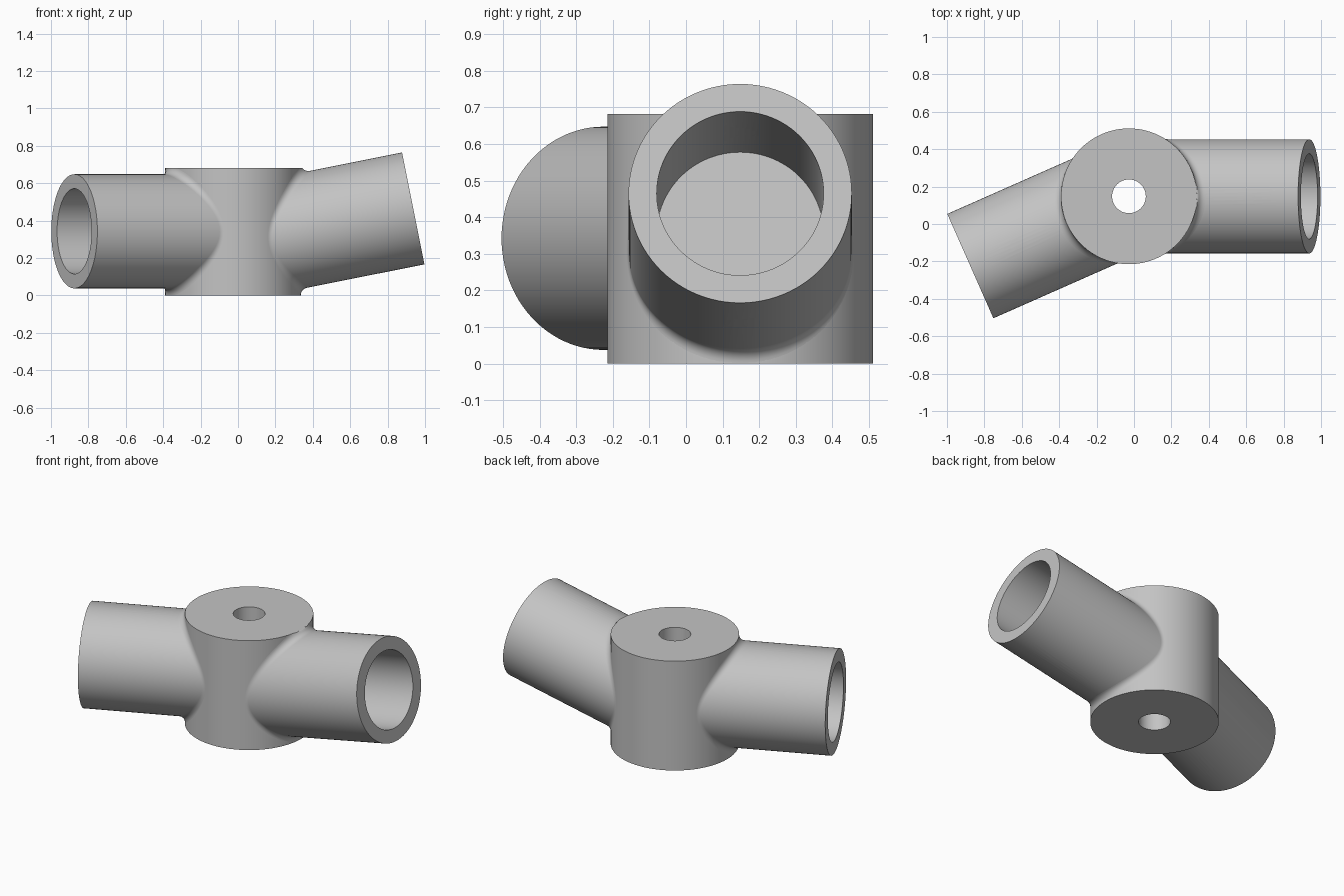
import bpy, bmesh, math
from mathutils import Matrix, Vector

cube = bpy.data.objects.get("Cube")
if cube:
    bpy.data.objects.remove(cube)

SEG = 96
HUB = Vector((-0.027, 0.148, 0))
HUB_R, HUB_H, HUB_HOLE = 0.363, 0.682, 0.09
TUBE_R, BORE_R, BORE_DEPTH = 0.305, 0.228, 0.566
PIN_R, FILLET = 0.047, 0.04

grey = bpy.data.materials.new("light grey")
grey.use_nodes = True
grey.diffuse_color = (0.55, 0.55, 0.55, 1)
grey.node_tree.nodes["Principled BSDF"].inputs["Base Color"].default_value = grey.diffuse_color


def finish(name, bm, matrix=Matrix()):
    mesh = bpy.data.meshes.new(name)
    bm.transform(matrix)
    bm.to_mesh(mesh)
    bm.free()
    mesh.materials.append(grey)
    obj = bpy.data.objects.new(name, mesh)
    bpy.context.collection.objects.link(obj)
    return obj


def smooth(obj):
    bpy.ops.object.select_all(action="DESELECT")
    obj.select_set(True)
    bpy.context.view_layer.objects.active = obj
    bpy.ops.object.shade_smooth_by_angle(angle=math.radians(30))


def lathe(profile, closed):
    """Spin (radius, height) points round z; open profiles get end caps."""
    bm = bmesh.new()
    angles = [2 * math.pi * i / SEG for i in range(SEG)]
    rings = [[bm.verts.new((r * math.cos(a), r * math.sin(a), h)) for a in angles]
             for r, h in profile]
    pairs = list(zip(rings, rings[1:]))
    if closed:
        pairs.append((rings[-1], rings[0]))
    else:
        bm.faces.new(rings[0])
        bm.faces.new(rings[-1])
    for lo, hi in pairs:
        for i in range(SEG):
            j = (i + 1) % SEG
            bm.faces.new((lo[i], lo[j], hi[j], hi[i]))
    bmesh.ops.recalc_face_normals(bm, faces=bm.faces)
    return bm


def fillet(name, end, axis, up, side):
    """Rolling-ball blend between a tube and the hub."""
    bm = bmesh.new()
    rows, steps = [], 8
    for i in range(SEG):
        a = 2 * math.pi * i / SEG
        out = up * math.cos(a) + side * math.sin(a)
        start = end + out * (TUBE_R + FILLET)
        p, d = (start - HUB).to_2d(), axis.to_2d()
        qa, qb, qc = d.dot(d), 2 * p.dot(d), p.dot(p) - (HUB_R + FILLET) ** 2
        s = (-qb + math.sqrt(qb * qb - 4 * qa * qc)) / (2 * qa)
        ball = start + axis * s
        to_hub = -Vector((ball.x - HUB.x, ball.y - HUB.y, 0)).normalized()
        row = []
        for k in range(steps + 1):
            t = k / steps
            point = ball + to_hub.slerp(-out, t).normalized() * FILLET
            point.z = min(max(point.z, 0), HUB_H)
            row.append(bm.verts.new(point))
        rows.append((ball, row))
    for i in range(SEG):
        ball, a = rows[i]
        b = rows[(i + 1) % SEG][1]
        for k in range(steps):
            face = bm.faces.new((a[k], a[k + 1], b[k + 1], b[k]))
            face.normal_update()
            if face.normal.dot(ball - face.calc_center_median()) < 0:
                face.normal_flip()
    smooth(finish(name, bm))


def socket(name, end, axis, length):
    """Blind tube with a cross pin hole, blended into the hub."""
    end, axis = Vector(end), Vector(axis).normalized()
    side = Vector((0, 0, 1)).cross(axis).normalized()
    up = axis.cross(side)
    frame = Matrix((up, side, axis)).transposed().to_4x4()
    frame.translation = end
    tube = finish(name + "_tube", lathe(
        [(TUBE_R, -length), (TUBE_R, 0), (BORE_R, 0), (BORE_R, -BORE_DEPTH)], False), frame)

    # pin hole through both walls
    bm = lathe([(PIN_R, -0.5), (PIN_R, 0.5)], False)
    local = Matrix.Translation((0, 0, -BORE_DEPTH / 2)) @ Matrix.Rotation(math.pi / 2, 4, "Y")
    cutter = finish(name + "_pin_cutter", bm, frame @ local)
    cutter.hide_render = True
    cut = tube.modifiers.new("pin_hole", "BOOLEAN")
    cut.operation, cut.solver, cut.object = "DIFFERENCE", "EXACT", cutter
    bpy.context.view_layer.objects.active = tube
    bpy.ops.object.modifier_apply(modifier=cut.name)
    bpy.data.objects.remove(cutter)
    smooth(tube)
    fillet(name + "_fillet", end, axis, up, side)


# central hub with a vertical through hole
hub = lathe([(HUB_HOLE, 0), (HUB_R, 0), (HUB_R, HUB_H), (HUB_HOLE, HUB_H)], True)
smooth(finish("hub", hub, Matrix.Translation(HUB)))

# level socket on one side, raised socket on the other
socket("level_socket", (-0.875, -0.225, 0.3425), (-0.914, -0.404, 0), 0.755)
socket("raised_socket", (0.937, 0.148, 0.465), (0.981, 0, 0.196), 0.80)
